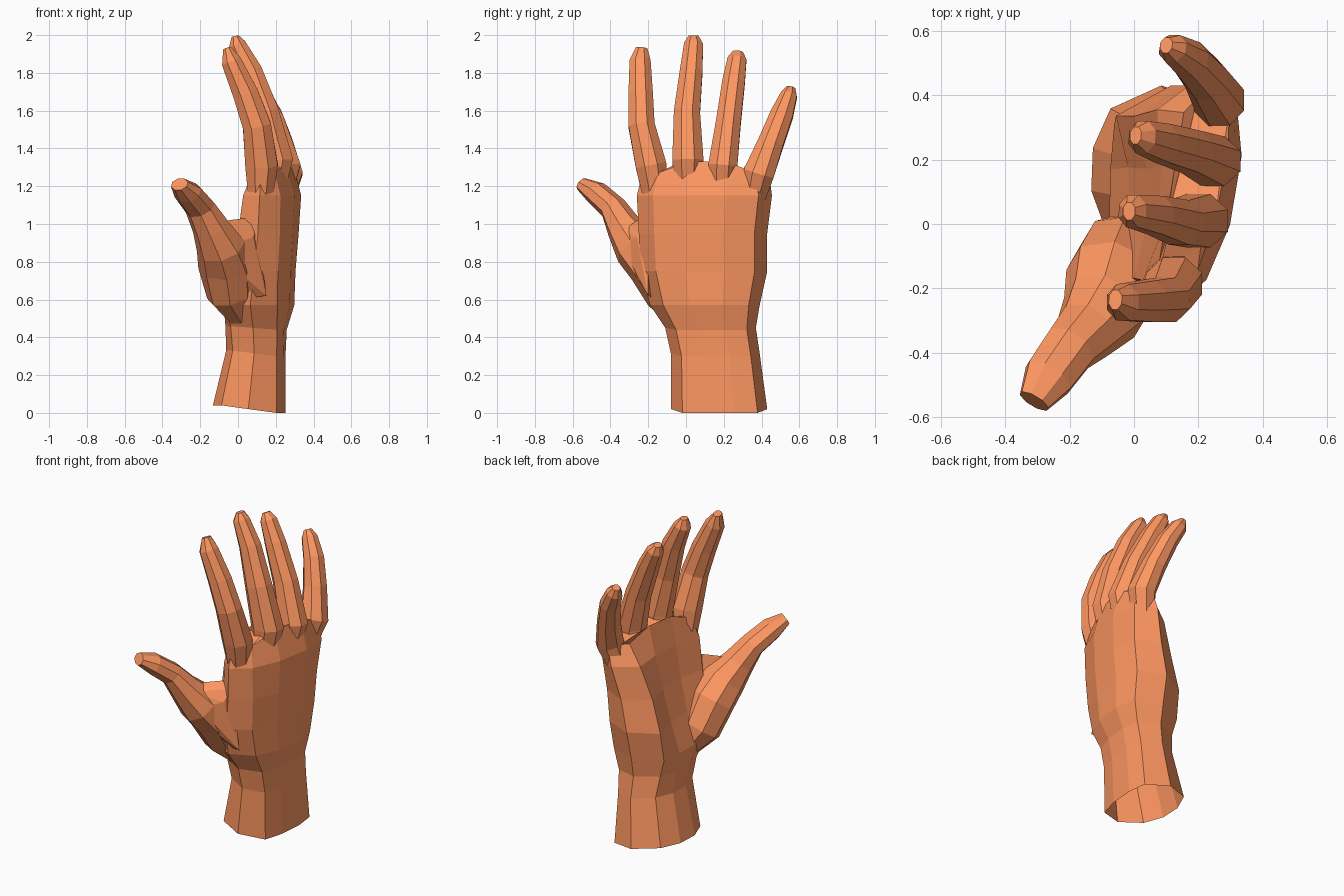
import bpy, bmesh, math
from mathutils import Vector

if "Cube" in bpy.data.objects:
    bpy.data.objects.remove(bpy.data.objects["Cube"])

skin = bpy.data.materials.new("skin")
skin.diffuse_color = (1.0, 0.31, 0.12, 1)
skin.use_nodes = True
skin.node_tree.nodes["Principled BSDF"].inputs["Base Color"].default_value = skin.diffuse_color


def finish(bm, name):
    bmesh.ops.recalc_face_normals(bm, faces=bm.faces)
    me = bpy.data.meshes.new(name)
    bm.to_mesh(me)
    bm.free()
    me.materials.append(skin)
    ob = bpy.data.objects.new(name, me)
    bpy.context.collection.objects.link(ob)
    return ob


def loft(name, rings):
    """Closed flat-faced mesh through rings of equal point count."""
    bm = bmesh.new()
    vs = [[bm.verts.new(p) for p in r] for r in rings]
    n = len(vs[0])
    for a, b in zip(vs, vs[1:]):
        for i in range(n):
            j = (i + 1) % n
            bm.faces.new((a[i], a[j], b[j], b[i]))
    bm.faces.new(vs[0])
    bm.faces.new(vs[-1])
    return finish(bm, name)


def digit(name, path, side, n=8):
    """Tube along (x, y, z, half width along side, half depth)."""
    pts = [Vector(p[:3]) for p in path]
    rings = []
    for i, p in enumerate(path):
        d = (pts[min(i + 1, len(pts) - 1)] - pts[max(i - 1, 0)]).normalized()
        u = (side - d * side.dot(d)).normalized()
        w = d.cross(u)
        rings.append([pts[i] + u * p[3] * math.cos(a) * 1.04 + w * p[4] * math.sin(a) * 1.04
                      for a in (2 * math.pi * (k + .5) / n for k in range(n))])
    return loft(name, rings)


# Wrist and palm: z, y range, back x (thumb side, little side), palm x (same),
# palm hollow, tilt of the palm edge, lift between the knuckles
sections = [
    (0.00, -.08, .43, .20, .24, -.09, -.07, -.05, .04, 0),
    (0.30, -.08, .39, .20, .24, -.03, -.01, -.04, .03, 0),
    (0.44, -.11, .37, .20, .25, -.04, -.03, -.03, .02, 0),
    (0.57, -.19, .39, .20, .28, -.07, -.06, -.01, 0, 0),
    (0.75, -.24, .43, .20, .29, -.03, -.06, .03, 0, 0),
    (0.95, -.25, .43, .21, .31, .00, .00, .04, 0, 0),
    (1.15, -.26, .455, .21, .33, .02, .08, .03, 0, 0),
    (1.27, -.23, .44, .18, .31, .06, .17, .00, 0, .06),
]
rings = []
for z, y0, y1, b0, b1, p0, p1, hollow, tilt, lift in sections:
    bulge = .025 if z < .5 or z > 1.2 else .045
    ring = []
    # side, position across the hand, share of bulge
    for s, t, k in ((1, .12, 0), (1, .36, 1), (1, .66, 1), (1, .9, 0), (.5, 1, 0),
                    (0, .86, 0), (0, .62, 1), (0, .36, 1), (0, .12, 0), (.5, 0, 0)):
        back = b0 + (b1 - b0) * t + bulge * k
        front = p0 + (p1 - p0) * t + hollow * k
        ring.append((front + (back - front) * s, y0 + (y1 - y0) * t,
                     z + tilt * (1 - s) + lift * k))
    rings.append(ring)
hand = loft("hand", rings)

# Fingers, rooted inside the palm
Y = Vector((0, 1, 0))
fingers = {
    "index_finger": [(.115, -.14, 1.02, .06, .05), (.125, -.185, 1.31, .085, .09),
                     (.10, -.235, 1.52, .072, .078), (.04, -.24, 1.69, .067, .07),
                     (-.035, -.243, 1.86, .058, .055), (-.058, -.235, 1.93, .032, .022)],
    "middle_finger": [(.16, .01, 1.02, .06, .05), (.20, .01, 1.34, .086, .095),
                      (.14, .005, 1.59, .072, .08), (.065, .028, 1.81, .062, .065),
                      (-.005, .04, 1.95, .052, .048), (-.015, .04, 1.995, .028, .02)],
    "ring_finger": [(.20, .18, 1.02, .06, .05), (.245, .195, 1.31, .08, .09),
                    (.175, .225, 1.54, .068, .075), (.085, .252, 1.75, .062, .062),
                    (.025, .27, 1.87, .052, .048), (.005, .275, 1.91, .028, .02)],
    "little_finger": [(.20, .32, 1.0, .05, .05), (.265, .385, 1.27, .085, .08),
                      (.225, .45, 1.43, .07, .068), (.175, .508, 1.58, .062, .06),
                      (.12, .545, 1.68, .045, .048), (.10, .555, 1.72, .025, .022)],
}
parts = [digit(k, v, Y) for k, v in fingers.items()]

# Thumb with the mound at its base
parts.append(digit("thumb", [
    (.03, -.02, .50, .07, .07), (-.035, -.09, .63, .13, .12), (-.06, -.17, .78, .15, .13),
    (-.09, -.26, .88, .13, .12), (-.145, -.33, .985, .10, .088), (-.20, -.385, 1.085, .085, .066),
    (-.265, -.475, 1.165, .08, .06), (-.31, -.55, 1.21, .05, .035)], Vector((1, -.6, 0))))

# Skin web between thumb and index finger
bm = bmesh.new()
for p in ((.03, -.2, 1.03), (.1, -.2, 1.0), (.15, -.2, .62), (-.04, -.15, .6), (.03, -.25, .99),
          (-.12, -.3, 1.01), (-.08, -.34, .98), (-.03, -.34, .89), (.0, -.28, .75), (.08, -.26, .93)):
    bm.verts.new(p)
bmesh.ops.convex_hull(bm, input=bm.verts)
parts.append(finish(bm, "thumb_web"))

# Merge everything into one surface
for p in parts:
    m = hand.modifiers.new("join", "BOOLEAN")
    m.operation, m.solver, m.object = "UNION", "EXACT", p
    bpy.context.view_layer.objects.active = hand
    bpy.ops.object.modifier_apply(modifier=m.name)
    bpy.data.objects.remove(p)

# The wrist is open underneath
bm = bmesh.new()
bm.from_mesh(hand.data)
low = [f for f in bm.faces if f.calc_center_median().z < .06 and f.normal.z < -.7]
bmesh.ops.delete(bm, geom=low, context="FACES")
bm.to_mesh(hand.data)
bm.free()
